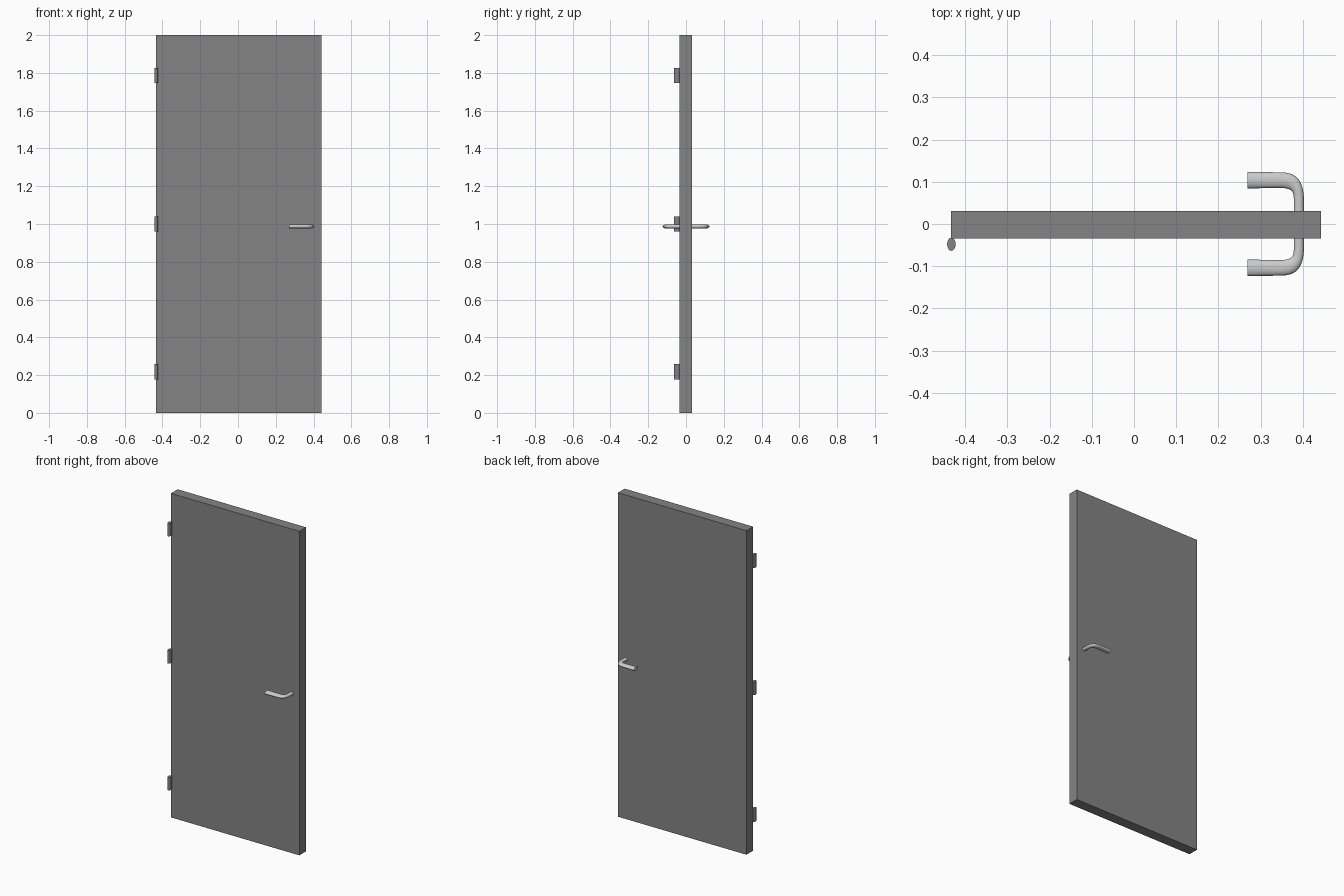
import bpy
from math import radians
from mathutils import Matrix, Vector

if "Cube" in bpy.data.objects:
    bpy.data.objects.remove(bpy.data.objects["Cube"])

# Dark paint shared by slab and hinges
dark = bpy.data.materials.new("dark_grey")
dark.diffuse_color = (0.23, 0.23, 0.23, 1)
dark.use_nodes = True
dark.node_tree.nodes["Principled BSDF"].inputs["Base Color"].default_value = dark.diffuse_color


def smooth(obj):
    bpy.ops.object.select_all(action='DESELECT')
    obj.select_set(True)
    bpy.context.view_layer.objects.active = obj
    bpy.ops.object.shade_smooth_by_angle(angle=radians(40))


# Door slab
bpy.ops.mesh.primitive_cube_add(size=1)
slab = bpy.context.object
slab.name = "door_slab"
slab.data.transform(Matrix.Translation((0.0045, -0.002, 1)) @ Matrix.Diagonal((0.877, 0.065, 2, 1)))
slab.data.materials.append(dark)

# Three oval hinge barrels on the front left edge
for name, z in (("lower", 0.218), ("middle", 1.001), ("upper", 1.786)):
    bpy.ops.mesh.primitive_cylinder_add(vertices=32, radius=1, depth=1)
    hinge = bpy.context.object
    hinge.name = name + "_hinge"
    hinge.data.transform(Matrix.Diagonal((0.01, 0.0155, 0.08, 1)))
    hinge.location = (-0.433, -0.048, z)
    hinge.data.materials.append(dark)
    smooth(hinge)

# Lever handle: round bar swept along a bent path, then stretched to an oval section
RADIUS = 0.011
SCALE = Vector((1.09, 1.68, 0.93))
# point, left handle, right handle, relative thickness
path = [
    ((0.269, 0.104), (0.25, 0.104), (0.29, 0.104), 1.07),
    ((0.345, 0.104), (0.315, 0.104), (0.378, 0.104), 1.0),
    ((0.391, 0.055), (0.391, 0.094), (0.391, 0.045), 1.0),
    ((0.391, 0.022), (0.391, 0.032), (0.391, 0.012), 1.0),
]


def unscaled(p):
    return (p[0] / SCALE.x, p[1] / SCALE.y, 0)


curve = bpy.data.curves.new("lever_handles", 'CURVE')
curve.dimensions = '3D'
curve.bevel_depth = RADIUS
curve.bevel_resolution = 6
curve.resolution_u = 12
curve.use_fill_caps = True
spline = curve.splines.new('BEZIER')
spline.bezier_points.add(len(path) - 1)
for bp, (co, left, right, thick) in zip(spline.bezier_points, path):
    bp.handle_left_type = bp.handle_right_type = 'FREE'
    bp.co, bp.handle_left, bp.handle_right = unscaled(co), unscaled(left), unscaled(right)
    bp.radius = thick
handle = bpy.data.objects.new("lever_handles", curve)
bpy.context.collection.objects.link(handle)
bpy.ops.object.select_all(action='DESELECT')
handle.select_set(True)
bpy.context.view_layer.objects.active = handle
bpy.ops.object.convert(target='MESH')
handle = bpy.context.object
handle.data.transform(Matrix.Translation((0, 0, 0.987)) @ Matrix.Diagonal((*SCALE, 1)))
smooth(handle)

# Matching lever on the other face
mirror = handle.modifiers.new("both_sides", 'MIRROR')
mirror.use_axis = (False, True, False)
mirror.use_mirror_merge = False
